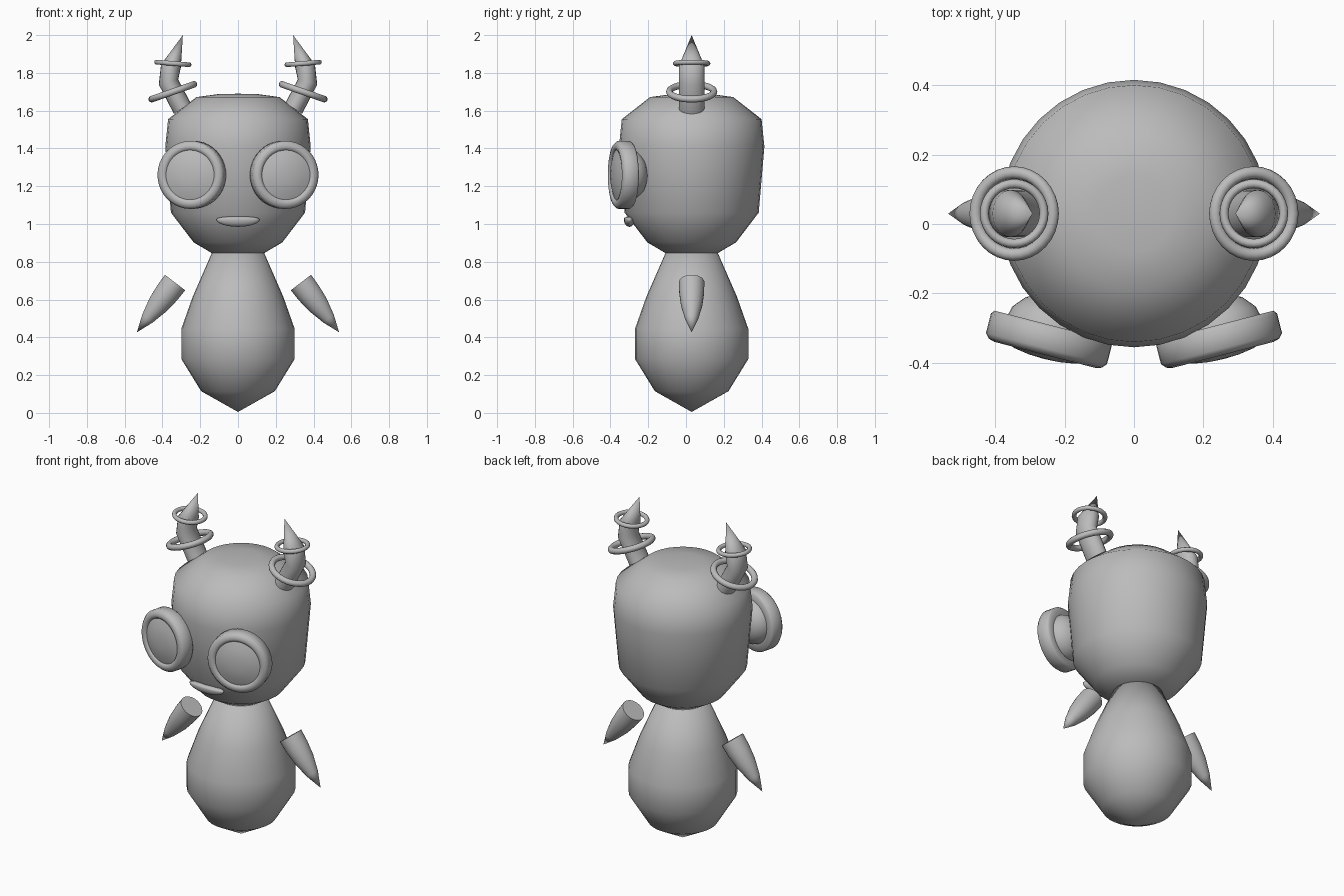
import bpy, bmesh, math
from mathutils import Vector, Matrix

if "Cube" in bpy.data.objects:
    bpy.data.objects.remove(bpy.data.objects["Cube"])

CY = 0.03  # depth of the body axis
grey = bpy.data.materials.new("plain grey")
grey.diffuse_color = (0.5, 0.5, 0.5, 1)
grey.use_nodes = True
grey.node_tree.nodes["Principled BSDF"].inputs["Base Color"].default_value = grey.diffuse_color


def finish(name, bm, angle):
    bmesh.ops.remove_doubles(bm, verts=bm.verts, dist=1e-5)
    bmesh.ops.recalc_face_normals(bm, faces=bm.faces)
    me = bpy.data.meshes.new(name)
    bm.to_mesh(me)
    bm.free()
    ob = bpy.data.objects.new(name, me)
    bpy.context.collection.objects.link(ob)
    me.materials.append(grey)
    bpy.ops.object.select_all(action='DESELECT')
    ob.select_set(True)
    bpy.context.view_layer.objects.active = ob
    bpy.ops.object.shade_smooth_by_angle(angle=math.radians(angle))
    return ob


def skin(name, rings, angle=70):
    """Bridge successive rings of points and cap the ends."""
    bm = bmesh.new()
    loops = [[bm.verts.new(p) for p in r] for r in rings]
    n = len(loops[0])
    for a, b in zip(loops, loops[1:]):
        for i in range(n):
            j = (i + 1) % n
            bm.faces.new((a[i], a[j], b[j], b[i]))
    bm.faces.new(loops[0])
    bm.faces.new(loops[-1])
    bmesh.ops.dissolve_degenerate(bm, dist=1e-5, edges=bm.edges)
    return finish(name, bm, angle)


def ring(centre, axis, side, rx, ry, n):
    """Ellipse of points: rx along side, ry along the other cross direction."""
    axis = Vector(axis).normalized()
    u = Vector(side).normalized()
    v = axis.cross(u)
    return [Vector(centre) + u * rx * math.cos(t) + v * ry * math.sin(t)
            for t in (2 * math.pi * i / n for i in range(n))]


def lathe(name, profile, base, axis, n=32, angle=70):
    """Spin (radius, distance) points around an axis starting at base."""
    axis = Vector(axis).normalized()
    side = axis.orthogonal()
    return skin(name, [ring(Vector(base) + axis * d, axis, side, max(r, 1e-6), max(r, 1e-6), n)
                       for r, d in profile], angle)


def torus(name, centre, axis, major, minor, n=32, m=10):
    axis = Vector(axis).normalized()
    rot = axis.to_track_quat('Z', 'Y').to_matrix().to_4x4()
    bm = bmesh.new()
    grid = []
    for i in range(n):
        a = 2 * math.pi * i / n
        row = []
        for k in range(m):
            b = 2 * math.pi * k / m
            r = major + minor * math.cos(b)
            p = rot @ Vector((r * math.cos(a), r * math.sin(a), minor * math.sin(b)))
            row.append(bm.verts.new(Vector(centre) + p))
        grid.append(row)
    for i in range(n):
        for k in range(m):
            a, b = grid[i], grid[(i + 1) % n]
            bm.faces.new((a[k], b[k], b[(k + 1) % m], a[(k + 1) % m]))
    return finish(name, bm, 80)


# Body and head
lathe("body", [(0, 0.005), (0.195, 0.115), (0.30, 0.285), (0.30, 0.445),
               (0.24, 0.615), (0.137, 0.85)], (0, CY, 0), (0, 0, 1))
lathe("head", [(0.137, 0.845), (0.235, 0.903), (0.355, 1.06), (0.385, 1.41), (0.37, 1.555),
               (0.22, 1.672), (0.11, 1.687), (0, 1.69)], (0, CY, 0), (0, 0, 1))

for s, label in ((-1, "left"), (1, "right")):
    # Arm: flat shoulder end, tapering to a point
    lathe(label + "_arm", [(0.068, 0), (0.066, 0.07), (0.057, 0.15), (0.035, 0.24), (0, 0.332)],
          (s * 0.333, CY, 0.69), (s * 0.202, 0, -0.263), 24, 60)

    # Horn: bent tube ending in a cone
    path = [((0.295, 1.612), (0.55, 0.83)), ((0.368, 1.752), (0.25, 0.97)),
            ((0.355, 1.836), (-0.15, 0.99)), ((0.292, 2.0), (-0.36, 0.93))]
    rings = []
    for i, ((x, z), (ax, az)) in enumerate(path):
        k = 1e-6 if i == 3 else 1
        rings.append(ring((s * x, CY, z), (s * ax, 0, az), (0, 1, 0), 0.068 * k, 0.053 * k, 20))
    skin(label + "_horn", rings)

    # Horn rings
    torus(label + "_lower_horn_ring", (s * 0.345, CY, 1.70), (s * 0.33, 0, 0.945), 0.118, 0.018)
    torus(label + "_upper_horn_ring", (s * 0.345, CY, 1.85), (s * -0.08, 0, 0.997), 0.086, 0.013)

    # Goggle: thick rim, with the lens bulging at front and back
    base, out = (s * 0.235, -0.2925, 1.26), (s * 0.25, -0.97, 0)
    lathe(label + "_goggle_rim", [(0.13, 0), (0.172, 0), (0.18, 0.01), (0.18, 0.068), (0.168, 0.082),
                                  (0.15, 0.087), (0.135, 0.083), (0.128, 0.07)], base, out, 40, 60)
    lathe(label + "_eye", [(0, -0.09), (0.05, -0.083), (0.095, -0.06), (0.125, -0.025), (0.134, 0.01),
                           (0.132, 0.076), (0.09, 0.09), (0.045, 0.097), (0, 0.099)], base, out, 40, 60)

# Mouth: wide rounded lip with a flattened top
bm = bmesh.new()
bmesh.ops.create_uvsphere(bm, u_segments=24, v_segments=12, radius=1)
for v in bm.verts:
    z = v.co.z
    v.co = (v.co.x * 0.115, -0.30 + v.co.y * 0.029, 1.025 + z * (0.016 if z > 0 else 0.04))
finish("mouth", bm, 80)
